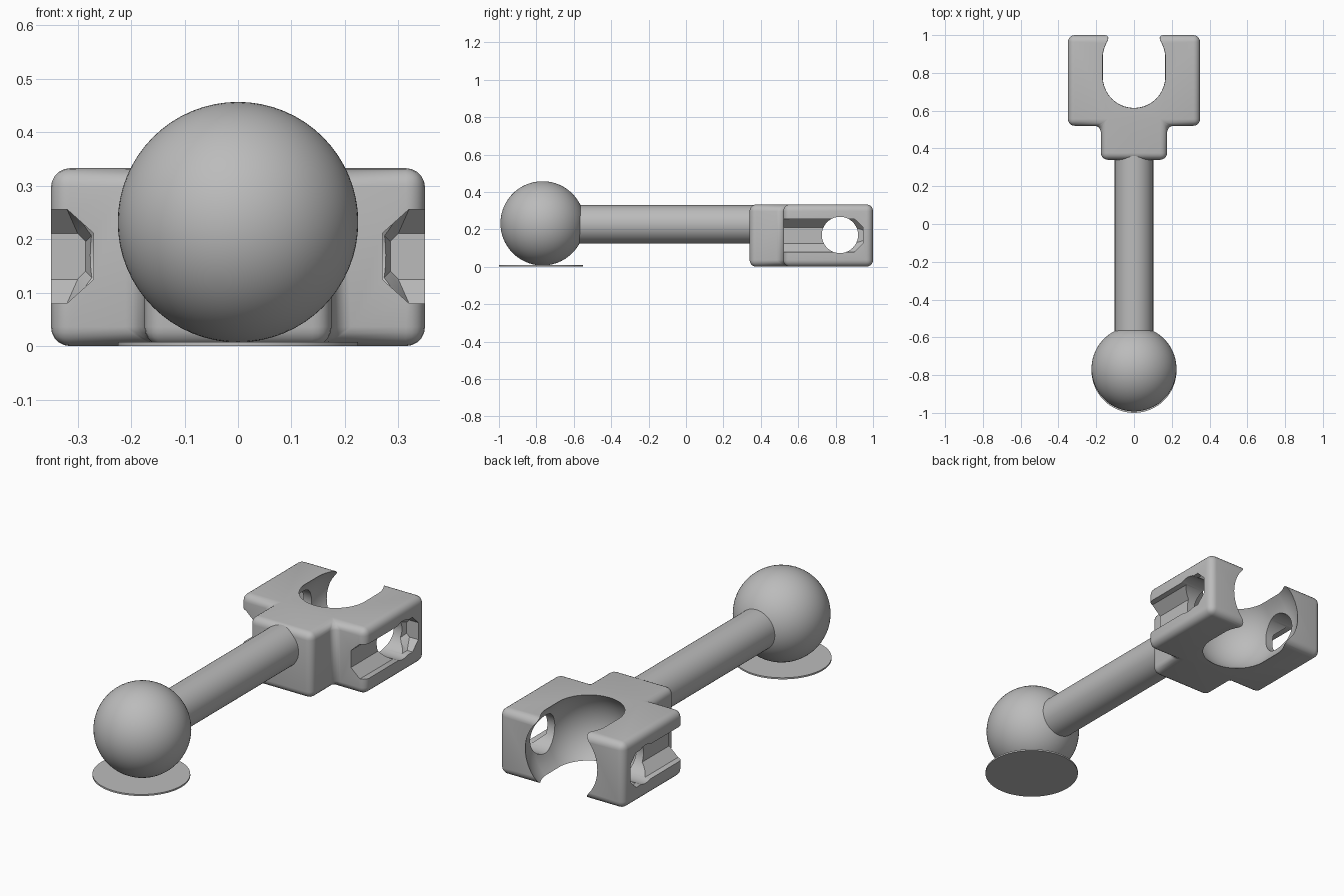
import bpy, bmesh
from math import radians, pi
from mathutils import Matrix, Vector

if "Cube" in bpy.data.objects:
    bpy.data.objects.remove(bpy.data.objects["Cube"], do_unlink=True)

# One plain grey for every part
grey = bpy.data.materials.new("plain_grey")
grey.use_nodes = True
colour = (0.5, 0.5, 0.5, 1)
grey.diffuse_color = colour
grey.node_tree.nodes["Principled BSDF"].inputs["Base Color"].default_value = colour


def add_object(name, bm):
    bmesh.ops.recalc_face_normals(bm, faces=bm.faces)
    mesh = bpy.data.meshes.new(name)
    bm.to_mesh(mesh)
    bm.free()
    mesh.materials.append(grey)
    obj = bpy.data.objects.new(name, mesh)
    bpy.context.collection.objects.link(obj)
    return obj


def activate(obj):
    bpy.ops.object.select_all(action='DESELECT')
    obj.select_set(True)
    bpy.context.view_layer.objects.active = obj


def smooth(obj):
    activate(obj)
    bpy.ops.object.shade_smooth_by_angle(angle=radians(30))


def sphere(name, centre, radius, stretch=0.0):
    """Sphere with poles along y; its back half may be shifted to form a capsule."""
    bm = bmesh.new()
    bmesh.ops.create_uvsphere(bm, u_segments=64, v_segments=48, radius=radius)
    bmesh.ops.rotate(bm, verts=bm.verts, matrix=Matrix.Rotation(pi / 2, 3, 'X'))
    for v in bm.verts:
        if v.co.y > 0.001:
            v.co.y += stretch
    bmesh.ops.translate(bm, verts=bm.verts, vec=centre)
    return add_object(name, bm)


def cylinder(name, centre, radius, depth, axis):
    bm = bmesh.new()
    bmesh.ops.create_cone(bm, cap_ends=True, segments=64, radius1=radius,
                          radius2=radius, depth=depth)
    turn = Vector((0, 0, 1)).rotation_difference(Vector(axis)).to_matrix()
    bmesh.ops.rotate(bm, verts=bm.verts, matrix=turn)
    bmesh.ops.translate(bm, verts=bm.verts, vec=centre)
    return add_object(name, bm)


def slot(name, side):
    """Side groove: chamfered channel that tapers at its closed back end."""
    bm = bmesh.new()
    # y, floor x, shoulder x, half height, floor half height
    sections = [(0.4, 0.27, 0.32, 0.088, 0.043),
                (0.9, 0.27, 0.32, 0.088, 0.043),
                (0.946, 0.285, 0.3, 0.043, 0.028)]
    mid = 0.168
    rings = []
    for y, floor, shoulder, high, low in sections:
        outline = [(0.4, high), (shoulder, high), (floor, low),
                   (floor, -low), (shoulder, -high), (0.4, -high)]
        rings.append([bm.verts.new((side * x, y, mid + z)) for x, z in outline])
    for a, b in zip(rings, rings[1:]):
        for i in range(6):
            j = (i + 1) % 6
            bm.faces.new((a[i], a[j], b[j], b[i]))
    bm.faces.new(rings[0])
    bm.faces.new(rings[-1])
    return add_object(name, bm)


# Ball, its thin base disc and the rod
smooth(sphere("ball", (0, -0.767, 0.232), 0.225))
smooth(cylinder("base_disc", (0, -0.775, 0.004), 0.225, 0.008, (0, 0, 1)))
smooth(cylinder("rod", (0, -0.12, 0.227), 0.102, 1.04, (0, 1, 0)))

# Socket head: rounded T-shaped block
bm = bmesh.new()
half = [(0.175, 0.34), (0.175, 0.52), (0.35, 0.52), (0.35, 1.0)]
outline = half + [(-x, y) for x, y in reversed(half)]
base = bm.faces.new([bm.verts.new((x, y, 0)) for x, y in outline])
top = bmesh.ops.extrude_face_region(bm, geom=[base])["geom"]
bmesh.ops.translate(bm, vec=(0, 0, 0.333),
                    verts=[g for g in top if isinstance(g, bmesh.types.BMVert)])
bmesh.ops.recalc_face_normals(bm, faces=bm.faces)
bmesh.ops.bevel(bm, geom=bm.edges[:], offset=0.036, segments=5, profile=0.5,
                affect='EDGES', clamp_overlap=True)
head = add_object("socket_head", bm)

# Cut the socket, the cross hole and the two side slots
cutters = [sphere("socket_cutter", (0, 0.78, 0.167), 0.235, 0.1),
           cylinder("cross_hole_cutter", (0, 0.823, 0.17), 0.097, 1.0, (1, 0, 0)),
           slot("left_slot_cutter", 1), slot("right_slot_cutter", -1)]
for cutter in cutters:
    cutter.hide_render = True
    activate(head)
    mod = head.modifiers.new("cut", 'BOOLEAN')
    mod.operation = 'DIFFERENCE'
    mod.solver = 'EXACT'
    mod.object = cutter
    bpy.ops.object.modifier_apply(modifier=mod.name)
    bpy.data.objects.remove(cutter, do_unlink=True)
smooth(head)
